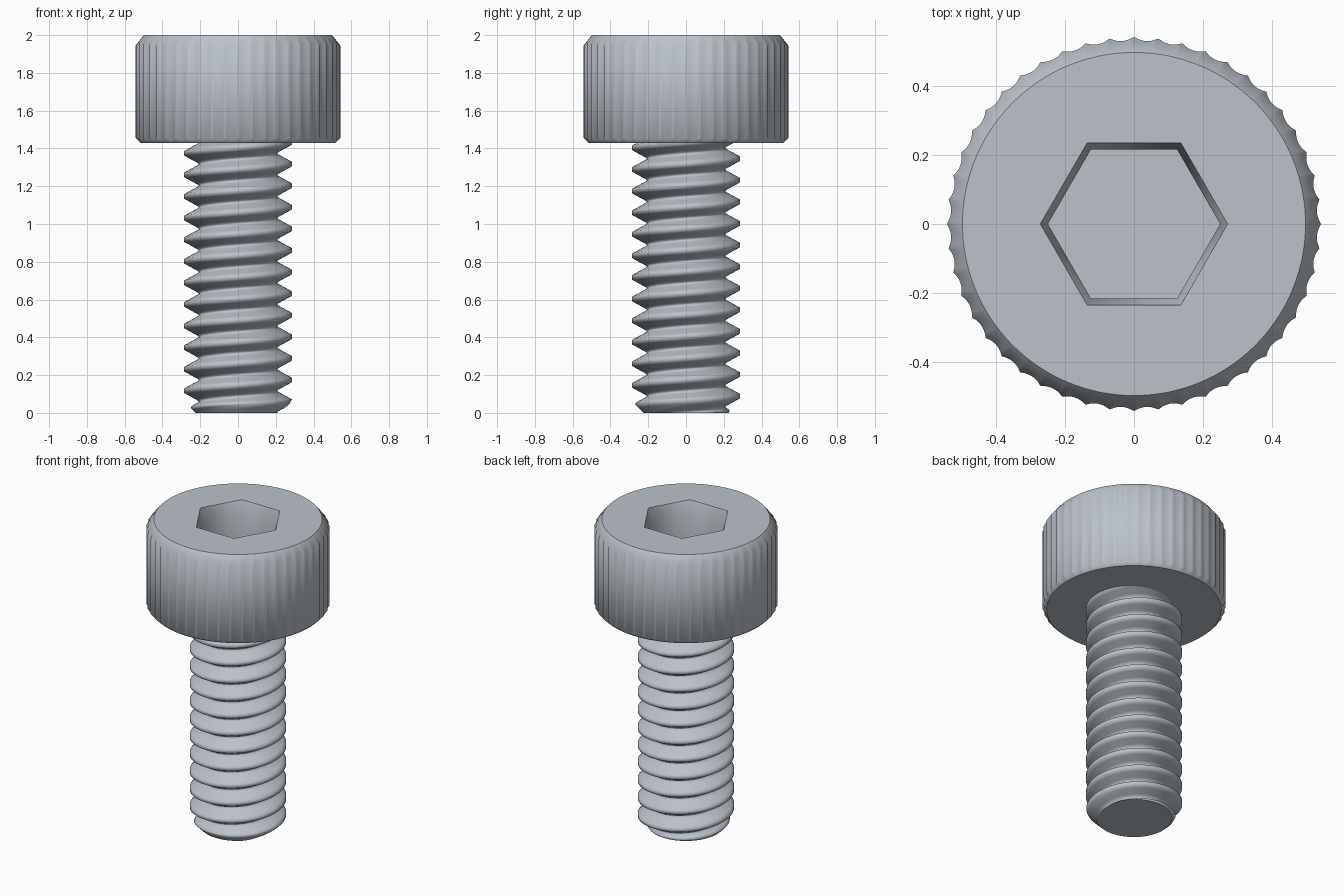
import bpy, bmesh, math
from math import cos, sin, pi

if "Cube" in bpy.data.objects:
    bpy.data.objects.remove(bpy.data.objects["Cube"])

HEAD_Z = 1.43      # underside of the head
TOP_Z = 2.0
PITCH = 0.1143

steel = bpy.data.materials.new("steel grey")
steel.diffuse_color = (0.50, 0.54, 0.59, 1)
steel.use_nodes = True
steel.node_tree.nodes["Principled BSDF"].inputs["Base Color"].default_value = steel.diffuse_color


def finish(bm, name):
    bmesh.ops.recalc_face_normals(bm, faces=bm.faces)
    mesh = bpy.data.meshes.new(name)
    bm.to_mesh(mesh)
    bm.free()
    mesh.materials.append(steel)
    ob = bpy.data.objects.new(name, mesh)
    bpy.context.collection.objects.link(ob)
    return ob


def bridge(bm, a, b):
    n = len(a)
    for i in range(n):
        bm.faces.new((a[i], a[(i + 1) % n], b[(i + 1) % n], b[i]))


def crisp_levels(bm, levels):
    """Smooth everything except edges lying flat on the given heights."""
    for f in bm.faces:
        f.smooth = True
    for e in bm.edges:
        if any(all(abs(v.co.z - z) < 1e-4 for v in e.verts) for z in levels):
            e.smooth = False


# --- Knurled head with chamfers and a hexagonal socket ---
def make_head():
    bm = bmesh.new()
    teeth, sub = 48, 6
    n = teeth * sub
    bottom, low, high, top = [], [], [], []
    for i in range(n):
        a = 2 * pi * i / n
        u = (i % sub) / sub
        r = 0.543 - 0.011 * 4 * u * (1 - u)      # concave scallops
        c, s = cos(a), sin(a)
        bottom.append(bm.verts.new((0.517 * c, 0.517 * s, HEAD_Z)))
        low.append(bm.verts.new((r * c, r * s, HEAD_Z + (r - 0.517))))
        high.append(bm.verts.new((r * c, r * s, TOP_Z - (r - 0.498) * 1.25)))
        top.append(bm.verts.new((0.498 * c, 0.498 * s, TOP_Z)))
    for a, b in ((bottom, low), (low, high), (high, top)):
        bridge(bm, a, b)
    bm.faces.new(bottom)

    # socket: tapered lead-in, straight walls, floor
    floor_z = TOP_Z - 0.285
    rings = [[bm.verts.new((r * cos(k * pi / 3), r * sin(k * pi / 3), z))
              for k in range(6)]
             for r, z in ((0.272, TOP_Z), (0.25, TOP_Z - 0.08), (0.25, floor_z))]
    bridge(bm, rings[0], rings[1])
    bridge(bm, rings[1], rings[2])
    bm.faces.new(rings[2])

    # flat top around the socket
    edges = [e for e in bm.edges if e.is_boundary]
    bmesh.ops.triangle_fill(bm, edges=edges, use_beauty=True)
    crisp_levels(bm, (HEAD_Z, TOP_Z, floor_z))
    finish(bm, "head")


# --- Threaded shank: helical sheet trimmed at both ends ---
def thread_profile():
    crest, root, cut = 0.022, 0.008, 4
    r_out, r_in = 0.2855, 0.208
    flank = (PITCH - crest - root) / 2
    pts = [(-crest / 2, r_out)]
    for k in range(cut + 1):
        t = k / cut
        pts.append((crest / 2 + flank * t, r_out + (r_in - r_out) * t))
    for k in range(cut):
        t = k / cut
        pts.append((crest / 2 + flank + root + flank * t, r_in + (r_out - r_in) * t))
    return pts


def make_shank():
    bm = bmesh.new()
    n = 96
    profile = thread_profile()
    columns = []
    for i in range(n + 1):
        a = 2 * pi * i / n
        lift = 0.060 + PITCH * i / n
        columns.append([bm.verts.new((r * cos(a), r * sin(a), lift + PITCH * k + z))
                        for k in range(-3, 14) for z, r in profile])
    for c, d in zip(columns, columns[1:]):
        for j in range(len(c) - 1):
            bm.faces.new((c[j], d[j], d[j + 1], c[j + 1]))
    bmesh.ops.remove_doubles(bm, verts=bm.verts, dist=0.0003)

    def trim(z, direction):
        bmesh.ops.bisect_plane(
            bm, geom=bm.verts[:] + bm.edges[:] + bm.faces[:], dist=1e-5,
            plane_co=(0, 0, z), plane_no=(0, 0, direction), clear_outer=True)
    trim(0, -1)
    trim(HEAD_Z + 0.002, 1)

    # chamfered tip
    for v in bm.verts:
        r = math.hypot(v.co.x, v.co.y)
        limit = 0.224 + max(v.co.z, 0)
        if r > limit:
            v.co.x *= limit / r
            v.co.y *= limit / r
    bmesh.ops.holes_fill(bm, edges=[e for e in bm.edges if e.is_boundary], sides=0)
    crisp_levels(bm, (0, HEAD_Z + 0.002))
    finish(bm, "threaded_shank")


make_head()
make_shank()
